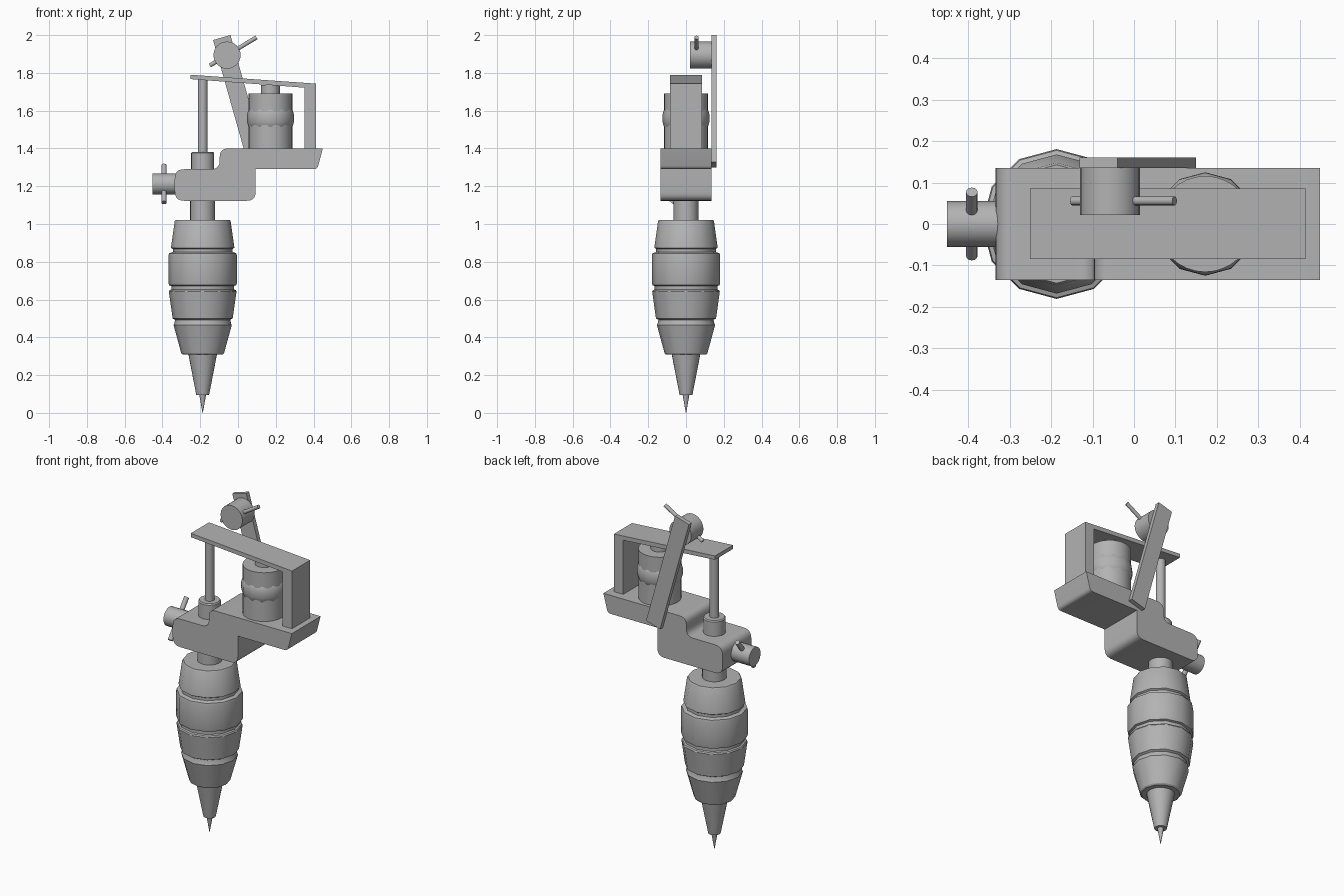
import bpy, bmesh, math
from mathutils import Vector

if "Cube" in bpy.data.objects:
    bpy.data.objects.remove(bpy.data.objects["Cube"])

grey = bpy.data.materials.new("machine_grey")
grey.diffuse_color = (0.45, 0.45, 0.45, 1)
grey.use_nodes = True
grey.node_tree.nodes["Principled BSDF"].inputs["Base Color"].default_value = grey.diffuse_color


def finish(name, bm, smooth=True):
    bmesh.ops.recalc_face_normals(bm, faces=bm.faces)
    me = bpy.data.meshes.new(name)
    bm.to_mesh(me)
    bm.free()
    me.materials.append(grey)
    ob = bpy.data.objects.new(name, me)
    bpy.context.collection.objects.link(ob)
    if smooth:
        bpy.ops.object.select_all(action='DESELECT')
        ob.select_set(True)
        bpy.context.view_layer.objects.active = ob
        bpy.ops.object.shade_smooth_by_angle(angle=math.radians(32))
    return ob


def lathe(name, x, profile, sides):
    """Revolve (radius, z) points around a vertical axis at x, with capped ends."""
    bm = bmesh.new()
    rings = []
    for r, z in profile:
        rings.append([bm.verts.new((x + r * math.cos(2 * math.pi * i / sides),
                                    r * math.sin(2 * math.pi * i / sides), z))
                      for i in range(sides)])
    for a, b in zip(rings, rings[1:]):
        for i in range(sides):
            j = (i + 1) % sides
            bm.faces.new((a[i], a[j], b[j], b[i]))
    bm.faces.new(rings[0])
    bm.faces.new(rings[-1])
    return finish(name, bm)


def rod(name, p, q, r, sides=24):
    """Cylinder between two points."""
    p, q = Vector(p), Vector(q)
    bm = bmesh.new()
    bmesh.ops.create_cone(bm, cap_ends=True, segments=sides, radius1=r, radius2=r,
                          depth=(q - p).length)
    bm.transform((q - p).to_track_quat('Z', 'Y').to_matrix().to_4x4())
    bmesh.ops.translate(bm, verts=bm.verts, vec=(p + q) / 2)
    return finish(name, bm)


def rounded(corners, steps=5):
    """Replace each (x, z, radius) corner with a short curve."""
    out = []
    for i, (x, z, r) in enumerate(corners):
        c = Vector((x, z))
        if r == 0:
            out.append(c)
            continue
        a = c + (Vector(corners[i - 1][:2]) - c).normalized() * r
        b = c + (Vector(corners[(i + 1) % len(corners)][:2]) - c).normalized() * r
        for k in range(steps + 1):
            t = k / steps
            out.append(a * (1 - t) ** 2 + c * 2 * t * (1 - t) + b * t * t)
    return out


def extrude(name, points, y0, y1, smooth=False):
    """Push an x-z outline through from y0 to y1."""
    bm = bmesh.new()
    f = [bm.verts.new((x, y0, z)) for x, z in points]
    b = [bm.verts.new((x, y1, z)) for x, z in points]
    bm.faces.new(f)
    bm.faces.new(b)
    for i in range(len(f)):
        j = (i + 1) % len(f)
        bm.faces.new((f[i], f[j], b[j], b[i]))
    return finish(name, bm, smooth)


AX = -0.187   # needle axis
CX = 0.172    # coil axis

# Needle, nozzle and grooved grip
lathe("needle", AX, [(0.001, 0), (0.018, 0.097)], 12)
lathe("nozzle", AX, [(0.034, 0.095), (0.076, 0.312)], 24)
lathe("grip", AX, [
    (0.105, 0.308), (0.113, 0.315), (0.154, 0.465), (0.15, 0.474), (0.146, 0.493),
    (0.159, 0.50), (0.179, 0.642), (0.175, 0.65), (0.166, 0.654), (0.166, 0.672),
    (0.178, 0.676), (0.181, 0.688), (0.181, 0.833), (0.178, 0.845),
    (0.158, 0.852), (0.158, 0.868), (0.168, 0.874), (0.148, 1.015), (0.143, 1.022)], 12)
lathe("neck", AX, [(0.066, 1.01), (0.066, 1.14)], 24)

# Stepped frame
extrude("frame", rounded([
    (-0.335, 1.123, 0.05), (0.093, 1.123, 0.045), (0.093, 1.29, 0), (0.42, 1.29, 0.02),
    (0.449, 1.40, 0), (-0.097, 1.40, 0.045), (-0.097, 1.29, 0.045), (-0.335, 1.29, 0.05)]),
    -0.135, 0.135, True)

# Collar and needle bar
lathe("collar", AX, [(0.061, 1.28), (0.061, 1.375), (0.056, 1.382)], 24)
lathe("needle_bar", AX, [(0.026, 1.37), (0.026, 1.775)], 16)

# Side clamp screw with its tilted cross pin
rod("clamp_screw", (-0.452, 0, 1.212), (-0.31, 0, 1.212), 0.055)
rod("clamp_pin", (-0.392, -0.077, 1.113), (-0.392, 0.077, 1.311), 0.014, 12)

# Sprung top arm and its post
extrude("top_arm", [(-0.251, 1.767), (0.414, 1.717), (0.414, 1.743), (-0.251, 1.79)],
        -0.084, 0.086)
extrude("rear_post", [(0.353, 1.39), (0.414, 1.39), (0.414, 1.74), (0.353, 1.73)],
        -0.084, 0.086)

# Coil, core and faceted winding
lathe("coil", CX, [(0.116, 1.39), (0.116, 1.69)], 32)
lathe("coil_core", CX, [(0.05, 1.68), (0.05, 1.735)], 20)
lathe("winding", CX, [(0.095, 1.49), (0.117, 1.515), (0.124, 1.54), (0.125, 1.56),
                      (0.124, 1.58), (0.117, 1.605), (0.095, 1.63)], 12)

# Slanted back plate
extrude("back_plate", [(-0.132, 1.974), (-0.04, 2.0), (0.15, 1.327), (0.058, 1.30)],
        0.135, 0.161)

# Contact knob with its pin
rod("contact_knob", (-0.058, 0.022, 1.894), (-0.058, 0.136, 1.894), 0.072)
rod("contact_pin", (-0.149, 0.056, 1.839), (0.098, 0.056, 1.988), 0.011, 12)
